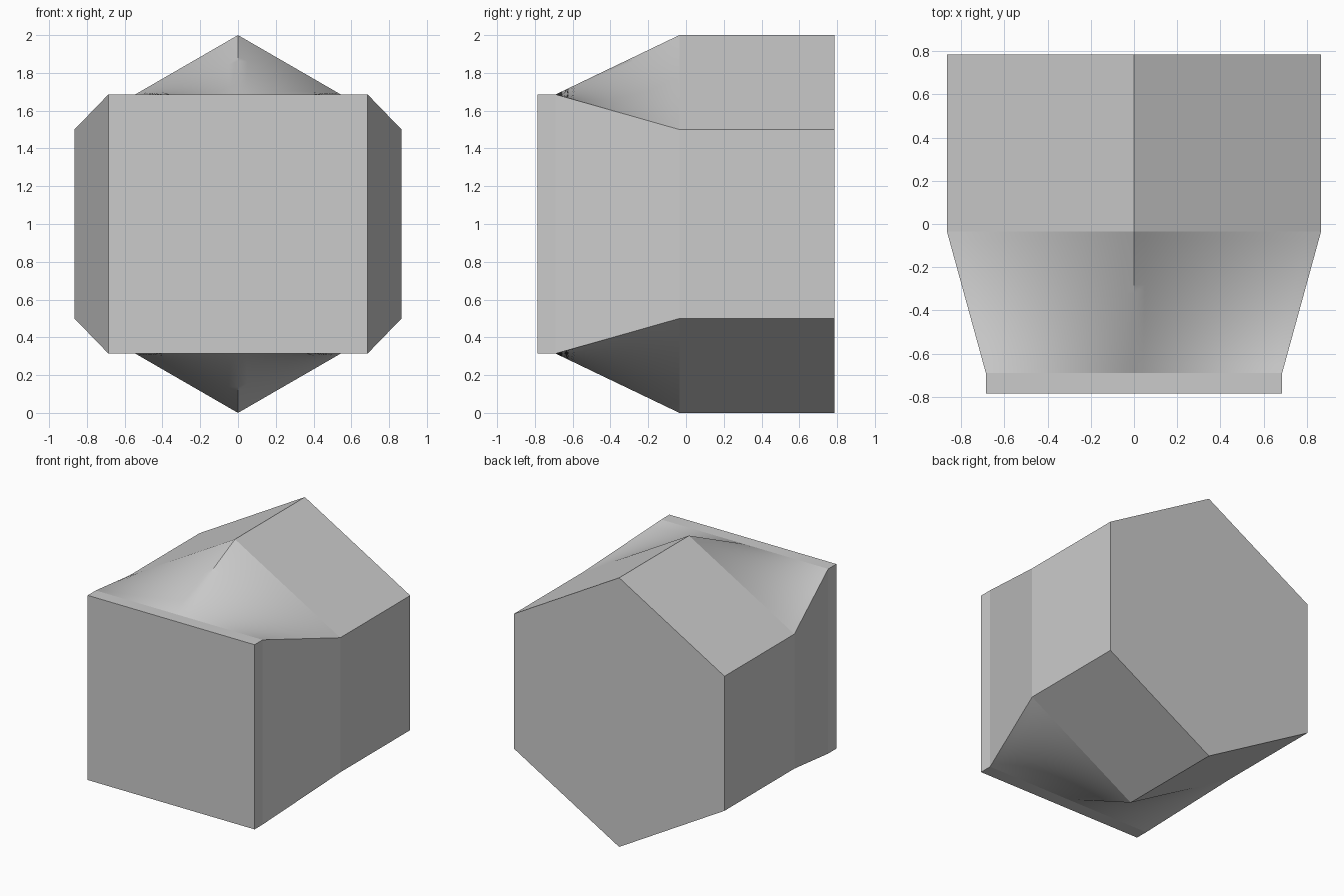
import bpy, bmesh, math
from mathutils import Vector

cube = bpy.data.objects.get("Cube")
if cube:
    bpy.data.objects.remove(cube, do_unlink=True)

# Plain grey material
grey = bpy.data.materials.new("plain grey")
grey.use_nodes = True
colour = (0.6, 0.6, 0.6, 1)
grey.diffuse_color = colour
grey.node_tree.nodes["Principled BSDF"].inputs["Base Color"].default_value = colour

STEPS = 16          # divisions per side and along the transition
CENTRE = 1.0        # height of the axis
HALF = 0.686        # half width of the square end
FRONT, SQUARE_END, HEX_START, BACK = -0.785, -0.69, -0.035, 0.785

# Six matching key points on each outline, starting at the top
hex_keys = [Vector((math.sin(a), math.cos(a)))
            for a in (math.radians(60 * i) for i in range(6))]
square_keys = [Vector(p) * HALF for p in
               ((0, 1), (1, 1), (1, -1), (0, -1), (-1, -1), (-1, 1))]


def outline(keys):
    """Divide each side of an outline evenly."""
    return [keys[i].lerp(keys[(i + 1) % len(keys)], s / STEPS)
            for i in range(len(keys)) for s in range(STEPS)]


hex_pts, square_pts = outline(hex_keys), outline(square_keys)
bm = bmesh.new()


def ring(y, t):
    """Section at y: t = 0 is square, t = 1 is hexagonal."""
    return [bm.verts.new((p.x, y, p.y + CENTRE))
            for p in (a.lerp(b, t) for a, b in zip(square_pts, hex_pts))]


# Square collar, straight-ruled transition, hexagonal body
sections = [(FRONT, 0)]
for i in range(STEPS + 1):
    t = i / STEPS
    sections.append((SQUARE_END + t * (HEX_START - SQUARE_END), t))
sections.append((BACK, 1))
rings = [ring(y, t) for y, t in sections]

for a, b in zip(rings, rings[1:]):
    for i in range(len(a)):
        j = (i + 1) % len(a)
        bm.faces.new((a[i], a[j], b[j], b[i]))
bm.faces.new(rings[0])
bm.faces.new(rings[-1])
bmesh.ops.recalc_face_normals(bm, faces=bm.faces)

# Smooth shading with creases at the section joints and steep corners
for f in bm.faces:
    f.smooth = True
joints = set(rings[1]) | set(rings[-2])
for e in bm.edges:
    at_joint = all(v in joints for v in e.verts) and \
        abs(e.verts[0].co.y - e.verts[1].co.y) < 0.01
    e.smooth = not at_joint and e.calc_face_angle(0) < math.radians(35)

mesh = bpy.data.meshes.new("square_to_hexagon_body")
bm.to_mesh(mesh)
bm.free()
mesh.materials.append(grey)
body = bpy.data.objects.new("square_to_hexagon_body", mesh)
bpy.context.collection.objects.link(body)
